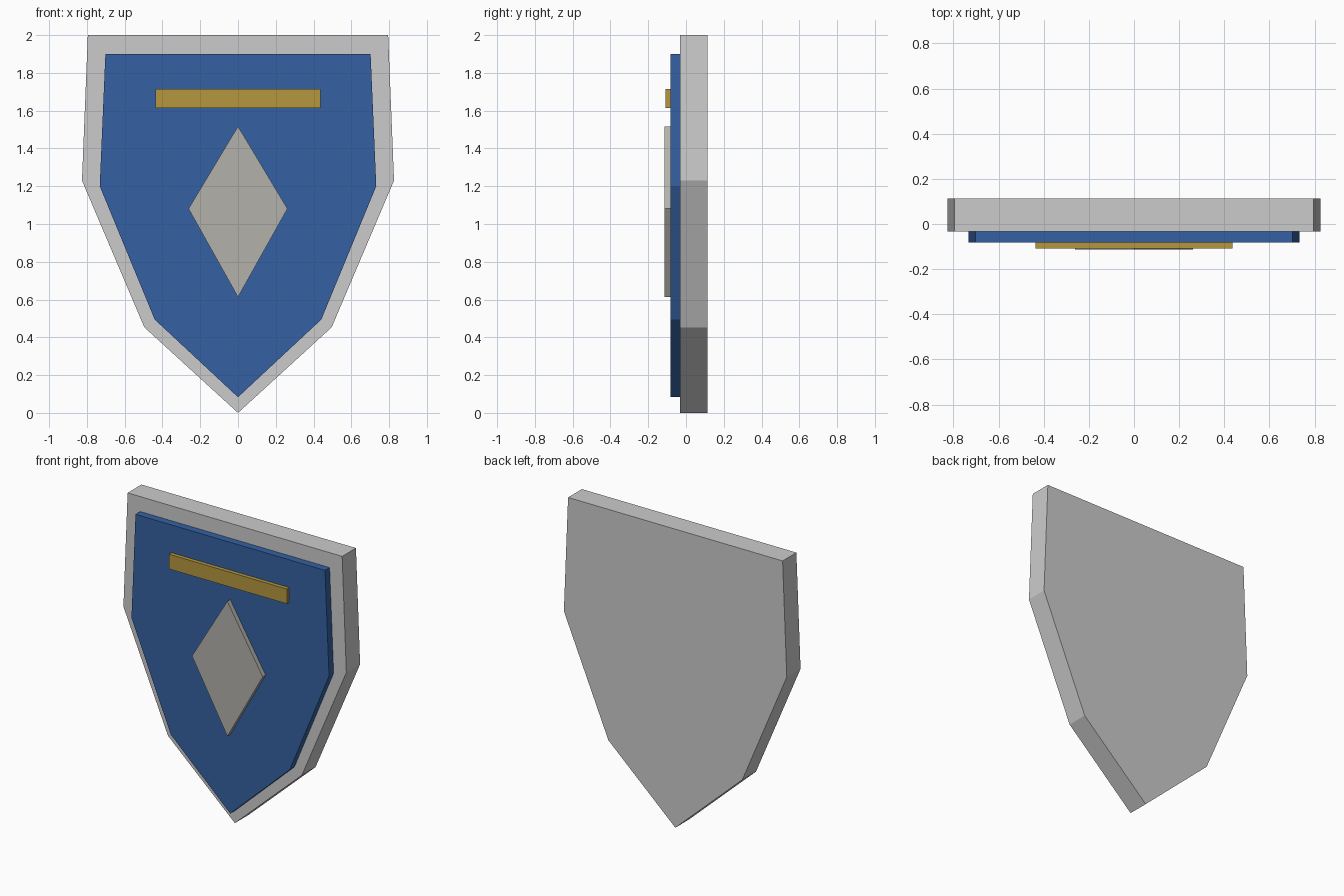
import bpy, bmesh

if "Cube" in bpy.data.objects:
    bpy.data.objects.remove(bpy.data.objects["Cube"])


def material(name, rgb):
    m = bpy.data.materials.new(name)
    m.diffuse_color = (*rgb, 1.0)
    m.use_nodes = True
    m.node_tree.nodes["Principled BSDF"].inputs["Base Color"].default_value = m.diffuse_color
    return m


def plate(name, half, y_front, y_back, mat=None):
    """Extrude a left-right symmetric outline, given as its right half from top to bottom."""
    outline = half + [(-x, z) for x, z in reversed(half) if x > 0]
    bm = bmesh.new()
    face = bm.faces.new([bm.verts.new((x, y_front, z)) for x, z in outline])
    ext = bmesh.ops.extrude_face_region(bm, geom=[face], use_keep_orig=True)
    verts = [v for v in ext["geom"] if isinstance(v, bmesh.types.BMVert)]
    bmesh.ops.translate(bm, verts=verts, vec=(0, y_back - y_front, 0))
    bmesh.ops.recalc_face_normals(bm, faces=bm.faces)
    mesh = bpy.data.meshes.new(name)
    bm.to_mesh(mesh)
    bm.free()
    obj = bpy.data.objects.new(name, mesh)
    bpy.context.collection.objects.link(obj)
    if mat:
        mesh.materials.append(mat)
    return obj


blue = material("blue", (0.035, 0.12, 0.36))
gold = material("gold", (0.46, 0.31, 0.05))
silver = material("silver", (0.45, 0.44, 0.40))

# Thick grey backing that shows as the rim
plate("shield_body", [(0.795, 2.0), (0.826, 1.23), (0.496, 0.453), (0, 0)], -0.033, 0.113)
# Raised blue field
plate("face_panel", [(0.702, 1.9), (0.732, 1.2), (0.441, 0.494), (0, 0.083)], -0.082, -0.028, blue)
# Gold bar across the top
plate("top_bar", [(0.437, 1.714), (0.437, 1.615)], -0.108, -0.077, gold)
# Central diamond; the top point sits on the axis
plate("diamond", [(0.262, 1.081), (0, 0.613)], -0.113, -0.077, silver)
diamond = bpy.data.objects["diamond"]

# Add the diamond's upper point by splitting its top edges
bm = bmesh.new()
bm.from_mesh(diamond.data)
top = [e for e in bm.edges if all(abs(v.co.z - 1.081) < 1e-4 for v in e.verts)
       and abs(e.verts[0].co.x - e.verts[1].co.x) > 0.1]
new = bmesh.ops.subdivide_edges(bm, edges=top, cuts=1)
for v in {g for g in new["geom_inner"] if isinstance(g, bmesh.types.BMVert)}:
    v.co.z = 1.517
bm.to_mesh(diamond.data)
bm.free()
